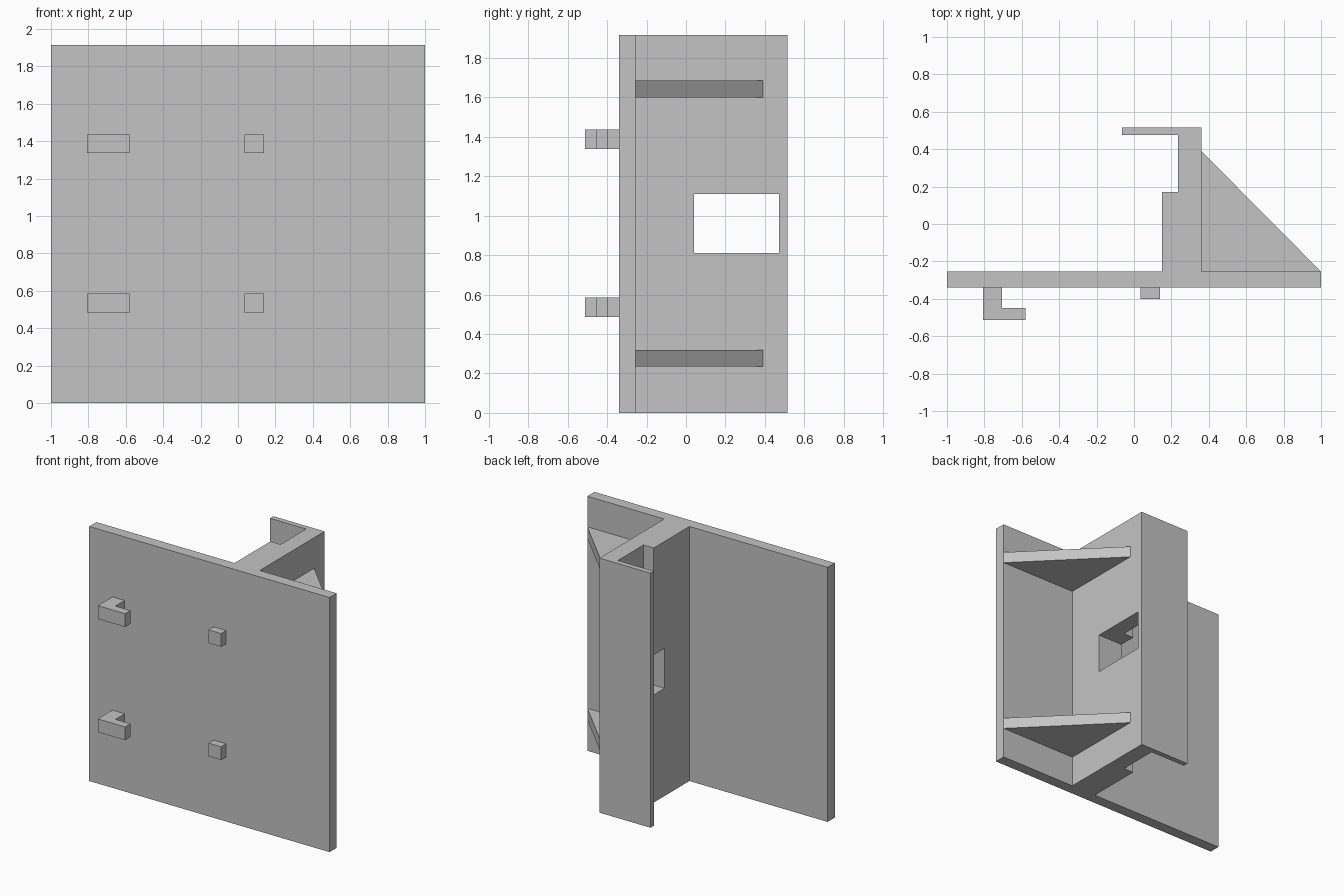
import bpy
import bmesh

cube = bpy.data.objects.get("Cube")
if cube:
    bpy.data.objects.remove(cube, do_unlink=True)

HEIGHT = 1.915
FRONT, BACK = -0.34, -0.255   # faces of the main plate

grey = bpy.data.materials.new("plain_grey")
grey.use_nodes = True
colour = (0.55, 0.55, 0.55, 1)
grey.diffuse_color = colour
grey.node_tree.nodes["Principled BSDF"].inputs["Base Color"].default_value = colour


def extrude_profile(name, points, z0, z1):
    """Raise a plan outline from z0 to z1 as a closed solid."""
    bm = bmesh.new()
    base = bm.faces.new([bm.verts.new((x, y, z0)) for x, y in points])
    result = bmesh.ops.extrude_face_region(bm, geom=[base], use_keep_orig=True)
    top = [v for v in result["geom"] if isinstance(v, bmesh.types.BMVert)]
    bmesh.ops.translate(bm, verts=top, vec=(0, 0, z1 - z0))
    bmesh.ops.recalc_face_normals(bm, faces=bm.faces)
    mesh = bpy.data.meshes.new(name)
    bm.to_mesh(mesh)
    bm.free()
    mesh.materials.append(grey)
    obj = bpy.data.objects.new(name, mesh)
    bpy.context.collection.objects.link(obj)
    return obj


def rectangle(x0, x1, y0, y1):
    return [(x0, y0), (x1, y0), (x1, y1), (x0, y1)]


# Plate with the stepped web and its back lip, one continuous section
body = extrude_profile("plate_and_web", [
    (-1, FRONT), (1, FRONT), (1, BACK), (0.36, BACK), (0.36, 0.515),
    (-0.065, 0.515), (-0.065, 0.475), (0.235, 0.475), (0.235, 0.17),
    (0.15, 0.17), (0.15, BACK), (-1, BACK)], 0, HEIGHT)

# Window through the web
cutter = extrude_profile("window_cutter", rectangle(0.08, 0.45, 0.04, 0.472), 0.81, 1.11)
cutter.hide_render = True
cut = body.modifiers.new("window", 'BOOLEAN')
cut.operation = 'DIFFERENCE'
cut.solver = 'EXACT'
cut.object = cutter
bpy.context.view_layer.objects.active = body
bpy.ops.object.modifier_apply(modifier=cut.name)
bpy.data.objects.remove(cutter, do_unlink=True)

# Triangular gussets bracing the web
for level, z in (("lower", 0.235), ("upper", 1.6)):
    extrude_profile(level + "_gusset", [(0.36, BACK), (1, BACK), (0.36, 0.39)], z, z + 0.085)

# Hooks and pegs on the front
for level, z in (("lower", 0.485), ("upper", 1.337)):
    extrude_profile(level + "_hook", [
        (-0.807, FRONT), (-0.807, -0.513), (-0.58, -0.513),
        (-0.58, -0.45), (-0.705, -0.45), (-0.705, FRONT)], z, z + 0.1)
    extrude_profile(level + "_peg", rectangle(0.035, 0.14, -0.4, FRONT), z, z + 0.1)
